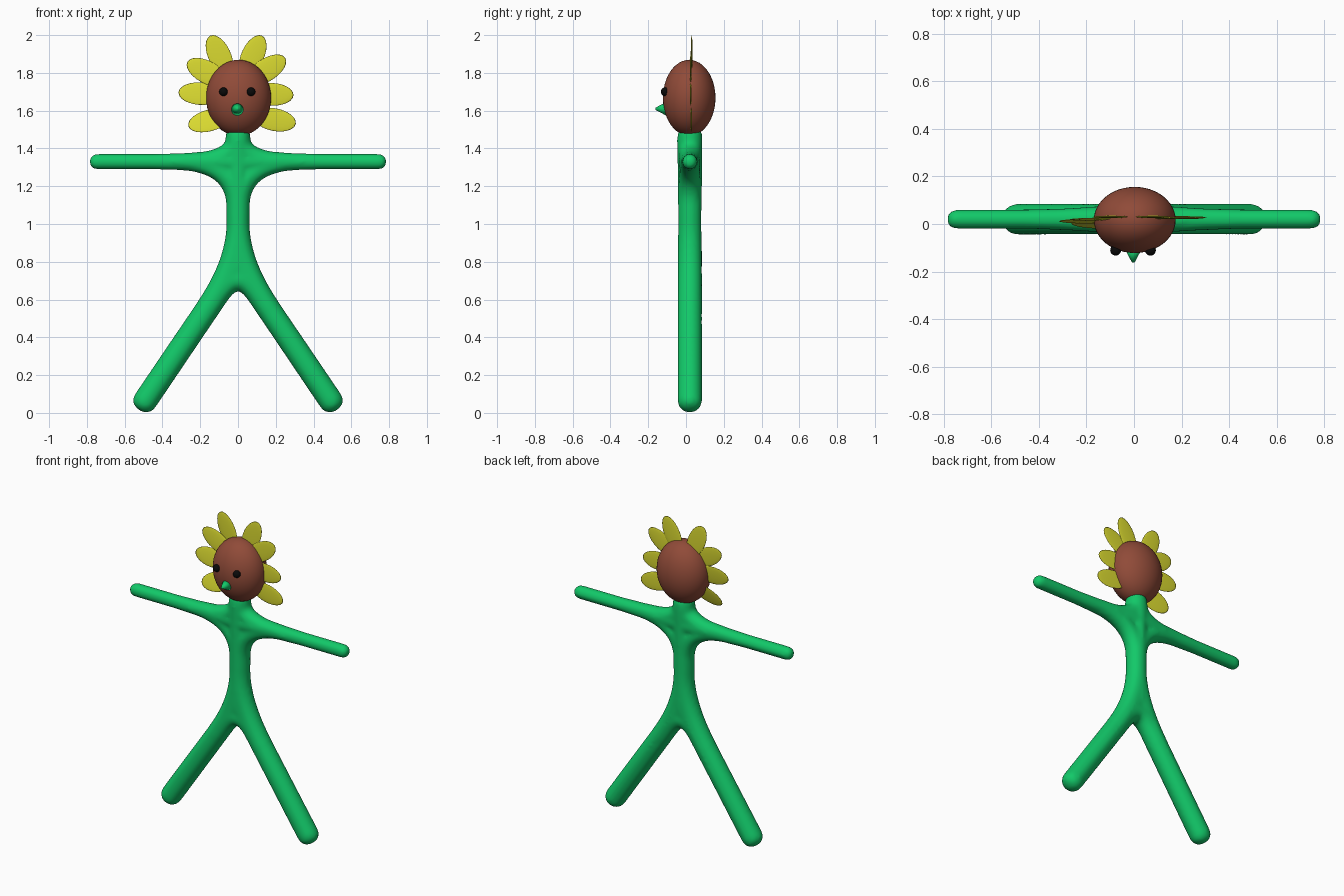
import bpy, bmesh, math
from mathutils import Vector, Matrix

if "Cube" in bpy.data.objects:
    bpy.data.objects.remove(bpy.data.objects["Cube"])

Y = 0.02  # depth of the body's middle plane


def material(name, color):
    m = bpy.data.materials.new(name)
    m.diffuse_color = (*color, 1)
    m.use_nodes = True
    m.node_tree.nodes["Principled BSDF"].inputs["Base Color"].default_value = m.diffuse_color
    return m


GREEN = material("stem green", (0.006, 0.58, 0.14))
BROWN = material("seed brown", (0.28, 0.07, 0.04))
YELLOW = material("petal yellow", (0.70, 0.70, 0.03))
BLACK = material("eye black", (0.003, 0.003, 0.003))


def finish(name, bm, mat):
    bmesh.ops.recalc_face_normals(bm, faces=bm.faces)
    me = bpy.data.meshes.new(name)
    bm.to_mesh(me)
    bm.free()
    me.materials.append(mat)
    me.shade_smooth()
    ob = bpy.data.objects.new(name, me)
    bpy.context.collection.objects.link(ob)
    return ob


def tube(bm, path, sides=32):
    """Closed round-ended tube through (x, z, radius) points in the body plane."""
    pts = [Vector((x, Y, z)) for x, z, r in path]
    rad = [r for x, z, r in path]
    n = len(pts)
    rings = []
    caps = [math.radians(a) for a in (85, 70, 55, 40, 25, 12)]

    def cap(p, d, r):
        return [(p + d * r * math.sin(a) ** 0.85, d, r * math.cos(a) ** 0.85) for a in caps]

    tan = [(pts[min(i + 1, n - 1)] - pts[max(i - 1, 0)]).normalized() for i in range(n)]
    rings += [(p, -d, r) for p, d, r in cap(pts[0], -tan[0], rad[0])]
    rings += list(zip(pts, tan, rad))
    rings += cap(pts[-1], tan[-1], rad[-1])[::-1]
    loops = []
    side = Vector((0, 1, 0))
    for p, d, r in rings:
        up = d.cross(side)
        loops.append([bm.verts.new(p + r * (math.cos(t) * side + math.sin(t) * up))
                      for t in (2 * math.pi * k / sides for k in range(sides))])
    for a, b in zip(loops, loops[1:]):
        for k in range(sides):
            j = (k + 1) % sides
            bm.faces.new((a[k], a[j], b[j], b[k]))
    bm.faces.new(loops[0][::-1])
    bm.faces.new(loops[-1])


def bend(bm, a, c, b, steps=12):
    """Curved tube from a to b pulled towards c, used to soften the joints."""
    tube(bm, [tuple((1 - t) ** 2 * a[i] + 2 * t * (1 - t) * c[i] + t * t * b[i] for i in range(3))
              for t in (k / steps for k in range(steps + 1))])


# Body: trunk, limbs and softened joints fused into one skin
bm = bmesh.new()
tube(bm, [(0, 0.79, 0.065), (0, 1.0, 0.062), (0, 1.3, 0.065), (0, 1.44, 0.068)])
HIP, CHEST = (0, 0.79, 0.064), (0, 1.33, 0.058)
for s in (-1, 1):
    tube(bm, [HIP, (s * 0.488, 0.069, 0.065)])
    tube(bm, [(0, 1.33, 0.064), (s * 0.15, 1.33, 0.055), (s * 0.3, 1.33, 0.046),
              (s * 0.45, 1.33, 0.041), (s * 0.745, 1.33, 0.041)])
    bend(bm, (0, 1.08, 0.062), CHEST, (s * 0.32, 1.33, 0.044))
    bend(bm, (0, 1.46, 0.066), CHEST, (s * 0.26, 1.33, 0.046))
    bend(bm, (0, 1.0, 0.062), HIP, (s * 0.16, 0.554, 0.065))
bend(bm, (-0.11, 0.627, 0.064), HIP, (0.11, 0.627, 0.064))
body = finish("body", bm, GREEN)
rm = body.modifiers.new("fuse", 'REMESH')
rm.mode = 'VOXEL'
rm.voxel_size = 0.012
rm.use_smooth_shade = True
sm = body.modifiers.new("soften", 'SMOOTH')
sm.factor = 0.5
sm.iterations = 8


def ball(name, loc, size, mat, seg=32, rot=Matrix()):
    bm = bmesh.new()
    bmesh.ops.create_uvsphere(bm, u_segments=seg, v_segments=seg // 2, radius=1)
    bm.transform(Matrix.Translation(loc) @ rot @ Matrix.Diagonal((*size, 1)))
    return finish(name, bm, mat)


# Head and eyes
ball("head", (0.003, 0.017, 1.668), (0.172, 0.139, 0.201), BROWN, 48)
for name, x in (("right_eye", -0.077), ("left_eye", 0.069)):
    ball(name, (x, -0.11, 1.70), (0.023, 0.023, 0.023), BLACK, 20)

# Nose: blunt cone pointing forward
bm = bmesh.new()
bmesh.ops.create_cone(bm, cap_ends=True, segments=24, radius1=0.038, radius2=0.006, depth=0.06)
bm.transform(Matrix.Translation((-0.003, -0.131, 1.61)) @ Matrix.Rotation(math.pi / 2, 4, 'X'))
finish("nose", bm, GREEN)

# Petals: tip x, tip z, outward direction, tip depth, twist in degrees
PETALS = [(-0.263, 1.518, -1, -0.27, 0.0, 18), (-0.315, 1.697, -1, 0.06, 0.012, 8),
          (-0.268, 1.858, -0.85, 0.45, 0.02, 4), (-0.147, 1.997, -0.42, 0.9, 0.03, 0),
          (0.127, 1.997, 0.42, 0.9, 0.03, 0), (0.25, 1.88, 0.8, 0.52, 0.025, 0),
          (0.294, 1.682, 1, -0.04, 0.025, 0), (0.306, 1.53, 1, -0.2, 0.028, 0)]
for i, (x, z, dx, dz, y, twist) in enumerate(PETALS):
    d = Vector((dx, 0, dz)).normalized()
    rot = Matrix.Rotation(-math.atan2(d.z, d.x), 4, 'Y') @ Matrix.Rotation(math.radians(twist), 4, 'X')
    ball(f"petal_{i + 1}", Vector((x, y, z)) - d * 0.115, (0.115, 0.005, 0.06), YELLOW, 24, rot)
